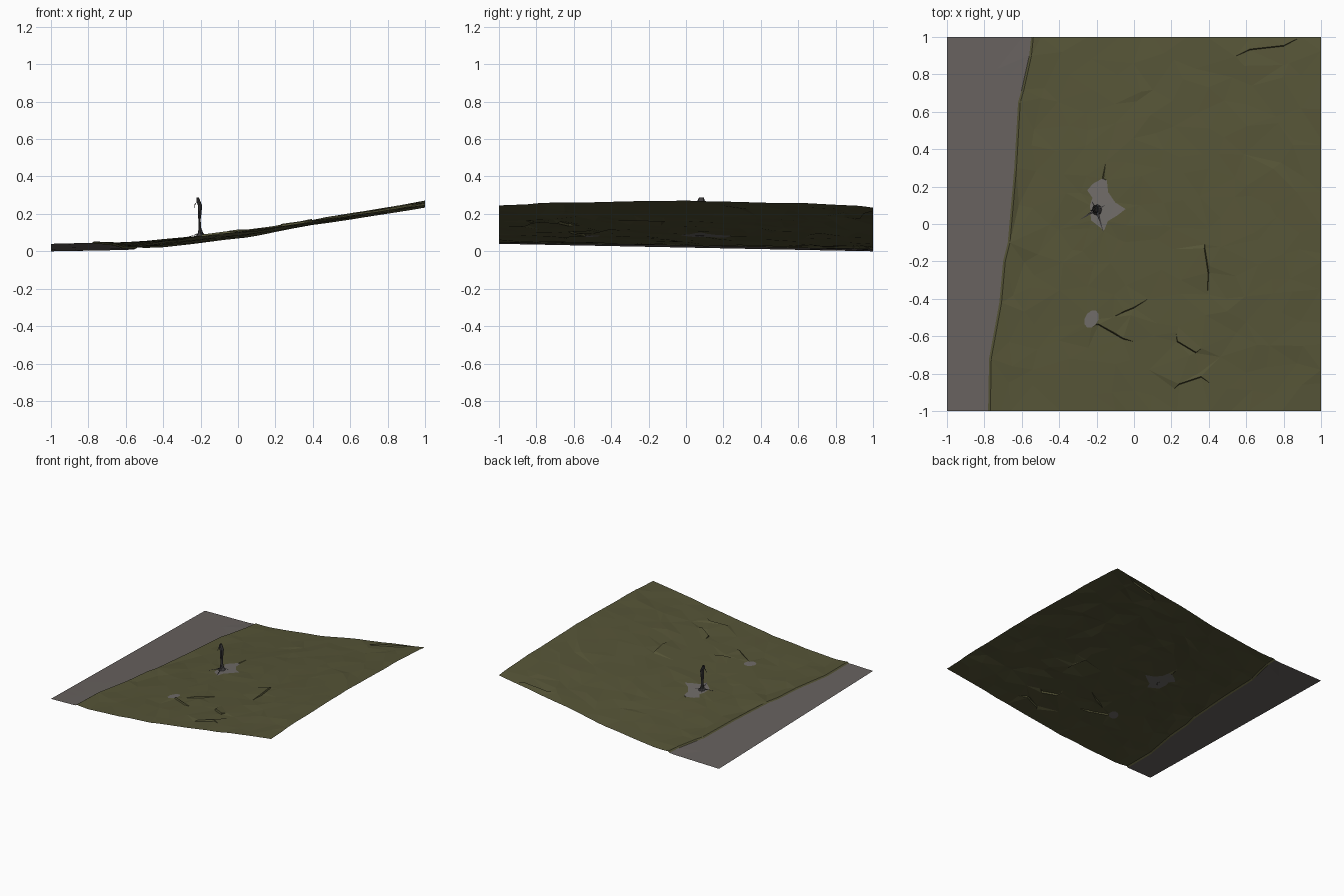
import bpy, bmesh, math, random
from mathutils import Vector
from mathutils.geometry import delaunay_2d_cdt

if "Cube" in bpy.data.objects:
    bpy.data.objects.remove(bpy.data.objects["Cube"])

random.seed(7)


def material(name, rgb):
    m = bpy.data.materials.new(name)
    m.diffuse_color = (*rgb, 1)
    m.use_nodes = True
    m.node_tree.nodes["Principled BSDF"].inputs["Base Color"].default_value = m.diffuse_color
    return m


grass = material("olive grass", (0.092, 0.089, 0.038))
road = material("road grey", (0.135, 0.12, 0.113))
stone = material("pale stone", (0.16, 0.147, 0.138))
bark = material("dark bark", (0.05, 0.047, 0.048))


def make_object(name, bm, mats):
    me = bpy.data.meshes.new(name)
    bm.to_mesh(me)
    bm.free()
    for m in mats:
        me.materials.append(m)
    ob = bpy.data.objects.new(name, me)
    bpy.context.collection.objects.link(ob)
    return ob


def interp(t, pts):
    for (a, va), (b, vb) in zip(pts, pts[1:]):
        if t <= b:
            return va + (vb - va) * (t - a) / (b - a)
    return pts[-1][1]


# Hill profiles along x at the front, middle and back
XS = (-1, -0.6, -0.2, 0, 0.2, 0.4, 1)
FRONT = list(zip(XS, (.040, .050, .075, .102, .128, .158, .243)))
MID = list(zip(XS, (.020, .033, .080, .107, .136, .166, .270)))
BACK = list(zip(XS, (.000, .007, .042, .068, .102, .140, .235)))


def height(x, y):
    a, b, c = (interp(x, p) for p in (FRONT, MID, BACK))
    return b + (c - a) / 2 * y + ((a + c) / 2 - b) * y * y


# Outlines seen from above
ROAD_EDGE = [(-1, -.78), (-.72, -.775), (-.42, -.72), (-.2, -.70), (-.1, -.675), (.3, -.64),
             (.65, -.62), (.72, -.60), (.9, -.56), (1, -.55)]
CLEARING = [(-.25, .18), (-.22, .215), (-.17, .243), (-.145, .233), (-.138, .17), (-.10, .115),
            (-.045, .08), (-.09, .045), (-.14, .015), (-.16, -.035), (-.23, .02), (-.235, .10),
            (-.222, .14)]
SLAB = [(-.227 + .038 * math.cos(t) + .012 * math.sin(t), -.508 + .047 * math.sin(t))
        for t in (i * math.tau / 10 for i in range(10))]
CREASES = [(.23, -.63, .33, -.69), (.24, -.86, .36, -.82), (.40, -.26, .38, -.13),
           (-.19, -.54, -.06, -.615), (-.05, -.47, 0, -.45), (.62, .93, .80, .95)]


def inside(p, poly):
    hit = False
    for (x1, y1), (x2, y2) in zip(poly, poly[1:] + poly[:1]):
        if (y1 > p.y) != (y2 > p.y) and p.x < (x2 - x1) * (p.y - y1) / (y2 - y1) + x1:
            hit = not hit
    return hit


points, lifts, edges = [], [], []


def add_line(coords, lift, closed=False):
    start = len(points)
    for c in coords:
        points.append(Vector(c))
        lifts.append(lift)
    n = len(coords)
    edges.extend((start + i, start + (i + 1) % n) for i in range(n if closed else n - 1))


# Road boundary with a small grass lip, clearings and ground creases
add_line([(x, y) for y, x in ROAD_EDGE], 0)
add_line([(x + .012, y) for y, x in ROAD_EDGE], .008)
add_line(CLEARING, .002, True)
add_line(SLAB, .001, True)
for x1, y1, x2, y2 in CREASES:
    d = Vector((y1 - y2, x2 - x1)).normalized() * .005
    add_line([(x1, y1), (x2, y2)], -.005)
    add_line([(x1 + d.x, y1 + d.y), (x2 + d.x, y2 + d.y)], .006)

# Irregular scatter of ground points, straight along the outer border
N = 16
for i in range(N + 1):
    for j in range(N + 1):
        x, y = -1 + 2 * i / N, -1 + 2 * j / N
        if 0 < i < N:
            x += random.uniform(-.05, .05)
        if 0 < j < N:
            y += random.uniform(-.05, .05)
        e = interp(y, ROAD_EDGE)
        p = Vector((x, y))
        if abs(x - e) < .04 or inside(p, CLEARING) or inside(p, SLAB):
            continue
        points.append(p)
        lifts.append(random.uniform(-.004, .004) if x > e else 0)

# Ground sheet: one triangulated surface, coloured by outline
verts, _, faces, orig, _, _ = delaunay_2d_cdt(points, edges, [], 0, 1e-5)
bm = bmesh.new()
bv = []
for v, o in zip(verts, orig):
    bv.append(bm.verts.new((v.x, v.y, max(0, height(v.x, v.y) + (lifts[o[0]] if o else 0)))))
for f in faces:
    c = sum((verts[i] for i in f), Vector((0, 0))) / len(f)
    face = bm.faces.new([bv[i] for i in f])
    if c.x < interp(c.y, ROAD_EDGE):
        face.material_index = 1
    elif inside(c, CLEARING) or inside(c, SLAB):
        face.material_index = 2
make_object("hillside_ground", bm, (grass, road, stone))


def tube(bm, rings, sides=8):
    """Open loft through (x, y, z, rx, ry) rings."""
    loops = []
    for x, y, z, rx, ry in rings:
        loops.append([bm.verts.new((x + rx * math.cos(k * math.tau / sides),
                                    y + ry * math.sin(k * math.tau / sides), z))
                      for k in range(sides)])
    for a, b in zip(loops, loops[1:]):
        for k in range(sides):
            m = (k + 1) % sides
            bm.faces.new((a[k], a[m], b[m], b[k]))


# Weathered trunk: flared foot, thin waist, wider hollow top
bm = bmesh.new()
tube(bm, [(-.197, .075, .082, .028, .030), (-.200, .078, .098, .014, .020),
          (-.204, .080, .125, .007, .017), (-.206, .081, .170, .006, .015),
          (-.205, .080, .205, .010, .019), (-.203, .080, .245, .011, .022),
          (-.212, .080, .268, .011, .021), (-.215, .082, .288, .006, .013)])
make_object("hollow_trunk", bm, (bark,))

# Thin roots spreading over the ground, and a short broken twig
bm = bmesh.new()
for x, y in ((-.165, -.04), (-.285, .025), (-.225, .12), (-.155, .10)):
    steps = []
    for t in (0, .4, 1):
        px, py = -.2 + (x + .2) * t, .078 + (y - .078) * t
        r = .007 * (1 - t) + .001
        steps.append((px, py, height(px, py) + .004 + .018 * (1 - t) ** 2, r, r))
    tube(bm, steps, 5)
make_object("roots", bm, (bark,))
bm = bmesh.new()
tube(bm, [(-.208, .078, .262, .004, .004), (-.228, .072, .258, .003, .003),
          (-.234, .070, .232, .001, .001)], 5)
make_object("broken_twig", bm, (bark,))
